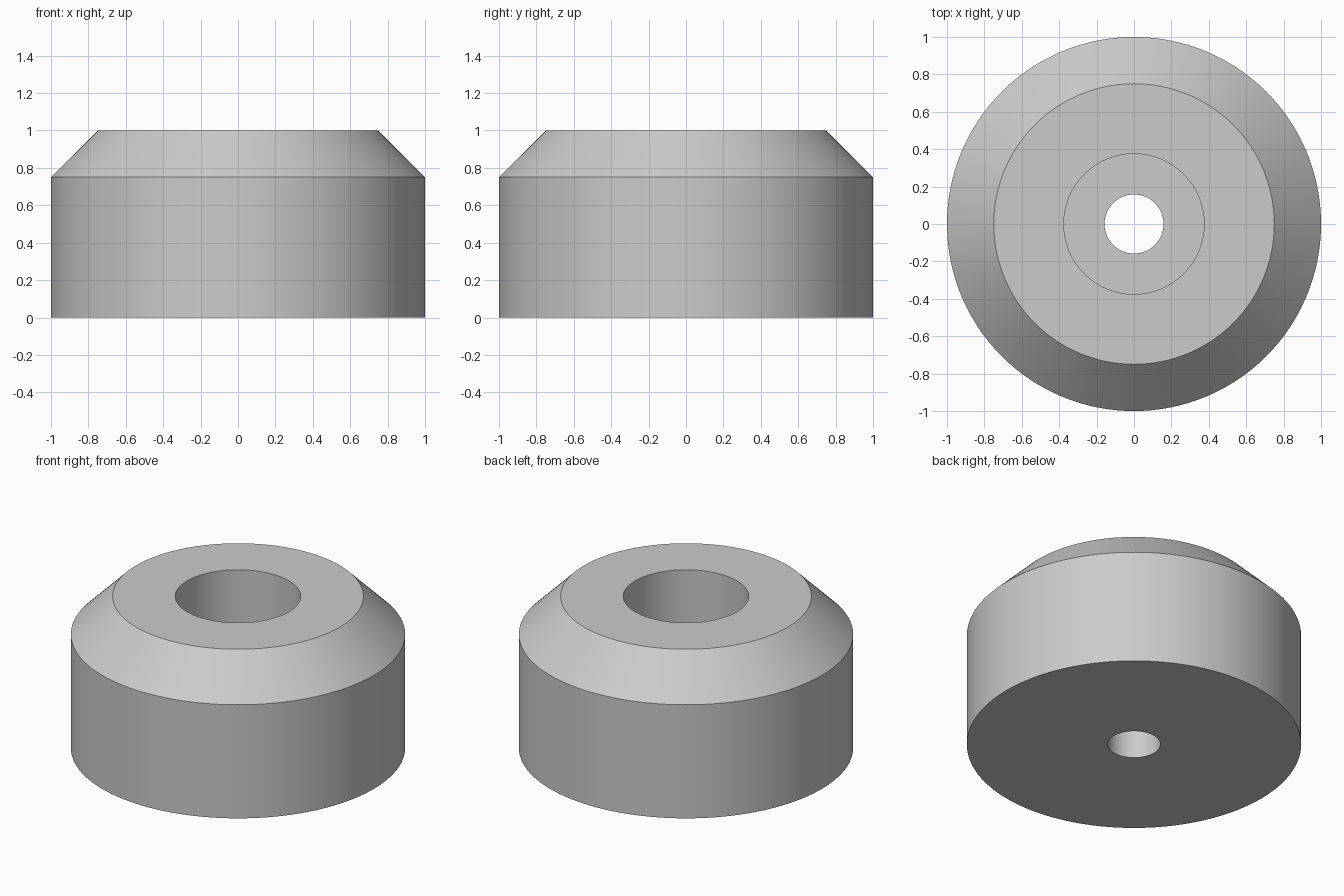
import bpy
import bmesh
from math import radians, tau

SEGMENTS = 128

cube = bpy.data.objects.get("Cube")
if cube:
    bpy.data.objects.remove(cube, do_unlink=True)


def make_material(name, rgb):
    mat = bpy.data.materials.new(name)
    mat.use_nodes = True
    color = (*rgb, 1.0)
    mat.diffuse_color = color
    mat.node_tree.nodes["Principled BSDF"].inputs["Base Color"].default_value = color
    return mat


def revolve(name, profile, mat):
    """Spin a closed (radius, height) profile around the z axis."""
    bm = bmesh.new()
    verts = [bm.verts.new((r, 0, z)) for r, z in profile]
    edges = [bm.edges.new((a, b)) for a, b in zip(verts, verts[1:] + verts[:1])]
    bmesh.ops.spin(bm, geom=verts + edges, cent=(0, 0, 0), axis=(0, 0, 1),
                   angle=tau, steps=SEGMENTS, use_merge=True)
    bmesh.ops.remove_doubles(bm, verts=bm.verts, dist=0.0001)
    bmesh.ops.recalc_face_normals(bm, faces=bm.faces)
    mesh = bpy.data.meshes.new(name)
    bm.to_mesh(mesh)
    bm.free()
    mesh.materials.append(mat)
    obj = bpy.data.objects.new(name, mesh)
    bpy.context.collection.objects.link(obj)
    bpy.ops.object.select_all(action="DESELECT")
    obj.select_set(True)
    bpy.context.view_layer.objects.active = obj
    bpy.ops.object.shade_smooth_by_angle(angle=radians(30))
    return obj


# Chamfered round foot with a counterbored screw hole
outer_radius, top_radius = 1.0, 0.75
height, shoulder = 1.0, 0.75
bore_radius, bore_floor = 0.375, 0.375
hole_radius = 0.158

revolve("round_foot", [
    (hole_radius, 0),
    (outer_radius, 0),
    (outer_radius, shoulder),
    (top_radius, height),
    (bore_radius, height),
    (bore_radius, bore_floor),
    (hole_radius, bore_floor),
], make_material("light_grey", (0.6, 0.6, 0.6)))
